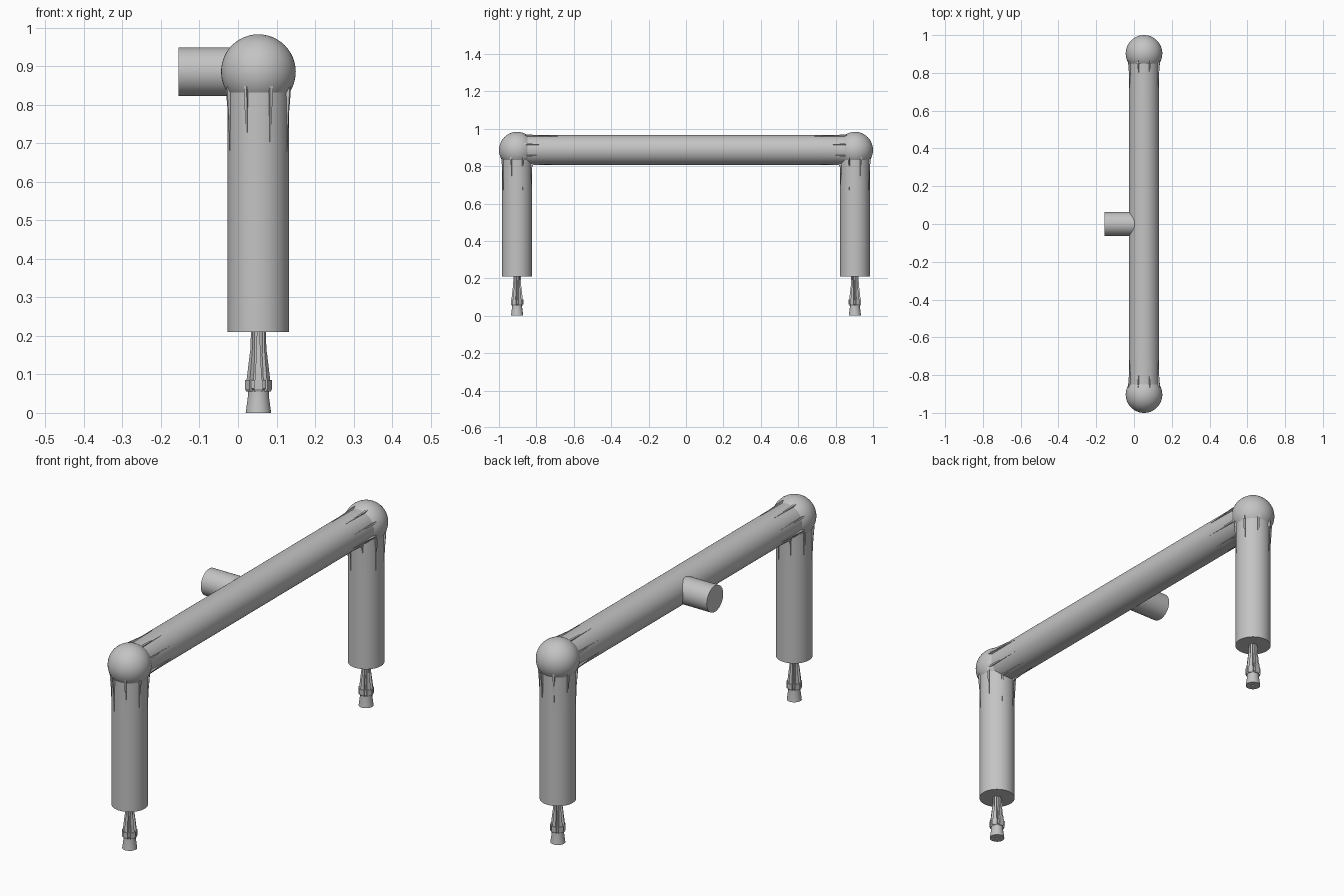
import bpy, bmesh, math
from mathutils import Matrix, Vector

cube = bpy.data.objects.get("Cube")
if cube:
    bpy.data.objects.remove(cube, do_unlink=True)

X, Y, Z = 0.053, 0.903, 0.886      # handle axis, post spacing, corner height
TUBE, BALL, STUB = 0.08, 0.097, 0.063

grey = bpy.data.materials.new("matte grey")
grey.use_nodes = True
colour = (0.55, 0.55, 0.55, 1)
grey.diffuse_color = colour
grey.node_tree.nodes["Principled BSDF"].inputs["Base Color"].default_value = colour


def finish(name, bm, matrix, smooth=True):
    bmesh.ops.recalc_face_normals(bm, faces=bm.faces)
    bm.transform(matrix)
    mesh = bpy.data.meshes.new(name)
    bm.to_mesh(mesh)
    bm.free()
    mesh.materials.append(grey)
    obj = bpy.data.objects.new(name, mesh)
    bpy.context.collection.objects.link(obj)
    if smooth:
        bpy.ops.object.select_all(action='DESELECT')
        obj.select_set(True)
        bpy.context.view_layer.objects.active = obj
        bpy.ops.object.shade_smooth_by_angle(angle=math.radians(35))
    return obj


def lathe(name, profile, matrix, steps=64):
    """Spin (radius, height) points around the local z axis."""
    bm = bmesh.new()
    verts = [bm.verts.new((r, 0, z)) for r, z in profile]
    edges = [bm.edges.new(pair) for pair in zip(verts, verts[1:])]
    bmesh.ops.spin(bm, geom=verts + edges, cent=(0, 0, 0), axis=(0, 0, 1),
                   angle=math.tau, steps=steps, use_duplicate=False)
    bmesh.ops.remove_doubles(bm, verts=bm.verts, dist=1e-5)
    return finish(name, bm, matrix)


def tube(name, radius, length, matrix):
    return lathe(name, [(0, 0), (radius, 0), (radius, length), (0, length)], matrix)


def fins(name, rows, count, matrix, offset=0.5):
    """Ring of tapered ribs; rows are (height, inner, outer, half width)."""
    bm = bmesh.new()
    for i in range(count):
        turn = Matrix.Rotation(math.tau * (i + offset) / count, 3, 'Z')
        rings = []
        for z, inner, outer, w in rows:
            corners = ((inner, -w), (outer, -w), (outer, w), (inner, w))
            rings.append([bm.verts.new(turn @ Vector((r, s, z))) for r, s in corners])
        bm.faces.new(rings[0])
        bm.faces.new(rings[-1])
        for a, b in zip(rings, rings[1:]):
            for k in range(4):
                n = (k + 1) % 4
                bm.faces.new((a[k], a[n], b[n], b[k]))
    return finish(name, bm, matrix, smooth=False)


# Long grip bar and side stub
along_y = Matrix.Rotation(-math.pi / 2, 4, 'X')
tube("grip_bar", TUBE, 2 * Y, Matrix.Translation((X, -Y, Z)) @ along_y)
tube("side_stub", STUB, X + 0.155,
     Matrix.Translation((-0.155, 0, Z)) @ Matrix.Rotation(math.pi / 2, 4, 'Y'))

# Spike ribs run away from each corner ball along local +z
spike = [(0.025, 0.06, 0.09, 0.004), (0.055, 0.06, 0.089, 0.004),
         (0.12, 0.06, 0.084, 0.0025), (0.215, 0.06, 0.0805, 0.0006)]

# Peg outline, with a small centre hole underneath
peg = [(0, 0.02), (0.006, 0.02), (0.006, 0), (0.033, 0), (0.027, 0.045),
       (0.027, 0.06), (0.031, 0.063), (0.031, 0.085), (0.022, 0.085),
       (0.016, 0.15), (0.015, 0.215)]
stem_rib = [(0.08, 0.005, 0.031, 0.009), (0.15, 0.005, 0.023, 0.006),
            (0.165, 0.005, 0.021, 0.005), (0.215, 0.005, 0.02, 0.004)]
collar_rib = [(0.055, 0.01, 0.03, 0.011), (0.062, 0.01, 0.0335, 0.012),
              (0.086, 0.01, 0.0335, 0.012)]

for side, label in ((-1, "front"), (1, "back")):
    base = Matrix.Translation((X, side * Y, 0))
    corner = Matrix.Translation((X, side * Y, Z))
    tube(label + "_post", TUBE, Z - 0.21, base @ Matrix.Translation((0, 0, 0.21)))

    bm = bmesh.new()
    bmesh.ops.create_uvsphere(bm, u_segments=48, v_segments=24, radius=BALL)
    finish(label + "_corner_ball", bm, corner)

    fins(label + "_post_spikes", spike, 8, corner @ Matrix.Rotation(math.pi, 4, 'X'))
    inward = Matrix.Rotation(side * math.pi / 2, 4, 'X')
    fins(label + "_bar_spikes", spike, 8, corner @ inward)

    lathe(label + "_peg", peg, base, steps=32)
    fins(label + "_peg_ribs", stem_rib, 6, base)
    fins(label + "_peg_collar", collar_rib, 6, base)
